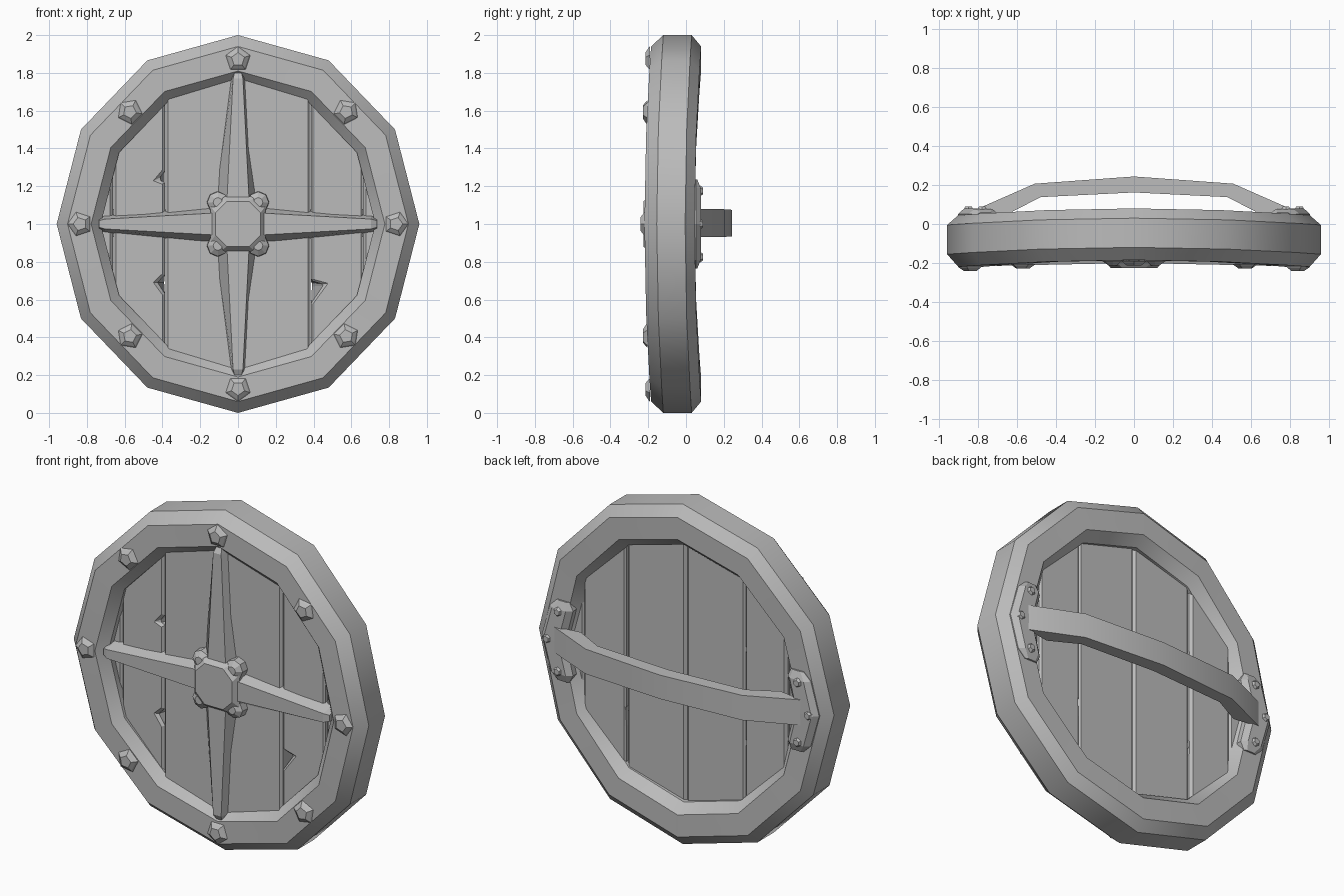
import bpy, bmesh, math
from mathutils import Matrix

if "Cube" in bpy.data.objects:
    bpy.data.objects.remove(bpy.data.objects["Cube"])

grey = bpy.data.materials.new("plain_grey")
grey.diffuse_color = (0.5, 0.5, 0.5, 1)
grey.use_nodes = True
grey.node_tree.nodes["Principled BSDF"].inputs["Base Color"].default_value = grey.diffuse_color


def bend(z):
    # the shield bows forward around its middle height
    return -0.035 * (1 - z * z)


def finish(name, bm, smooth=None):
    bmesh.ops.recalc_face_normals(bm, faces=bm.faces)
    me = bpy.data.meshes.new(name)
    bm.to_mesh(me)
    bm.free()
    me.materials.append(grey)
    ob = bpy.data.objects.new(name, me)
    ob.location.z = 1
    bpy.context.collection.objects.link(ob)
    if smooth:
        bpy.context.view_layer.objects.active = ob
        ob.select_set(True)
        bpy.ops.object.shade_smooth_by_angle(angle=math.radians(smooth))
        ob.select_set(False)
    return ob


def loft(bm, sections, cyclic=False):
    # skin a list of equal-length cross-sections
    rows = [[bm.verts.new(p) for p in s] for s in sections]
    n = len(rows[0])
    for i in range(len(rows) if cyclic else len(rows) - 1):
        a, b = rows[i], rows[(i + 1) % len(rows)]
        for j in range(n):
            k = (j + 1) % n
            bm.faces.new((a[j], a[k], b[k], b[j]))
    if not cyclic:
        bm.faces.new(rows[0])
        bm.faces.new(rows[-1])


def stud(bm, x, y, z, r1, r2, h, sides, facing=-1, turn=0.0):
    # tapered faceted stud, base at y, standing along +-y
    m = (Matrix.Translation((x, y + facing * h / 2, z))
         @ Matrix.Rotation(turn, 4, 'Y')
         @ Matrix.Rotation(math.radians(-90 * facing), 4, 'X'))
    bmesh.ops.create_cone(bm, cap_ends=True, segments=sides, radius1=r1,
                          radius2=r2, depth=h, matrix=m)


# rim: twelve-sided chamfered ring
profile = [(1, -0.12), (0.94, -0.185), (0.81, -0.185), (0.757, -0.13),
           (0.757, 0.02), (0.81, 0.08), (0.94, 0.08), (1, 0.03)]
bm = bmesh.new()
sections = []
for i in range(12):
    a = math.radians(30 * i)
    sections.append([(0.96 * r * math.sin(a), y + bend(math.cos(a)), r * math.cos(a))
                     for r, y in profile])
loft(bm, sections, cyclic=True)
finish("rim", bm, smooth=33)


# planks: upright boards with bevelled edges, chipped on the front only
def plank(name, s, outline, y0, y1):
    bm = bmesh.new()
    front = [(s * p[0], y0, p[1]) for p in outline]
    back = [(s * p[-1] if len(p) == 3 else s * p[0], y1, p[1]) for p in outline]
    loft(bm, [front, back])
    ob = finish(name, bm)
    mod = ob.modifiers.new("worn_edges", 'BEVEL')
    mod.width = 0.014
    mod.segments = 1
    mod.limit_method = 'ANGLE'
    mod.angle_limit = math.radians(60)


for s, side in ((-1, "left"), (1, "right")):
    inner = [(0.001, 0.785), (0.384, 0.692), (0.384, -0.692), (0.001, -0.785)]
    outer = [(0.387, 0.688), (0.66, 0.40), (0.66, -0.40), (0.387, -0.688)]
    # a third number is where a chip closes up on the back face
    if s < 0:
        outer += [(0.387, -0.37), (0.43, -0.31, 0.387), (0.387, -0.27),
                  (0.387, 0.22), (0.425, 0.235, 0.387), (0.387, 0.28)]
    else:
        outer += [(0.387, -0.42), (0.46, -0.32, 0.387), (0.387, -0.3)]
    edge = [(0.663, 0.40), (0.75, 0.08), (0.75, -0.08), (0.663, -0.40)]
    plank(side + "_inner_plank", s, inner, -0.145, 0.0)
    plank(side + "_outer_plank", s, outer, -0.14, 0.01)
    plank(side + "_edge_plank", s, edge, -0.13, 0.0)

# cross: four tapering ridged arms
bm = bmesh.new()
for vertical, sign in ((1, 1), (1, -1), (0, 1), (0, -1)):
    length = 0.80 if vertical else 0.735
    wide = 0.125 if vertical else 0.10
    secs = []
    for t, w, f, top in ((0.0, wide + 0.015, 0.065, -0.165),
                         (length - 0.03, 0.045, 0.026, -0.18),
                         (length, 0.038, 0.018, -0.165)):
        sec = []
        for u, y in ((-w, -0.08), (-f, top), (f, top), (w, -0.08)):
            x, z = (u, t * sign) if vertical else (t * sign, u)
            sec.append((x, y + bend(z), z))
        secs.append(sec)
    loft(bm, secs)
finish("cross_brace", bm)

# boss: cut-corner block with a knob at each corner
bm = bmesh.new()
secs = []
for hw, cut, y in ((0.145, 0.05, -0.12), (0.145, 0.05, -0.195), (0.12, 0.06, -0.225)):
    c = hw - cut
    secs.append([(x, y, z) for x, z in ((c, hw), (hw, c), (hw, -c), (c, -hw),
                                        (-c, -hw), (-hw, -c), (-hw, c), (-c, hw))])
loft(bm, secs)
for sx in (-1, 1):
    for sz in (-1, 1):
        stud(bm, sx * 0.107, -0.11, sz * 0.115, 0.06, 0.056, 0.08, 8)
        stud(bm, sx * 0.107, -0.19, sz * 0.115, 0.056, 0.025, 0.022, 8)
finish("centre_boss", bm)

# rim studs: eight five-sided rivets
bm = bmesh.new()
for i in range(8):
    a = math.radians(45 * i)
    r = 0.872 if i % 2 == 0 else 0.84
    x, z = 0.96 * r * math.sin(a), r * math.cos(a)
    if i % 2:
        x = math.copysign(0.573, x)
    y = -0.182 + bend(z)
    stud(bm, x, y, z, 0.068, 0.060, 0.008, 5, turn=a)
    stud(bm, x, y - 0.008, z, 0.060, 0.036, 0.016, 5, turn=a)
finish("rim_studs", bm)

# handle mounts: bent plates following the rim, three small rivets each
for s, side in ((-1, "left"), (1, "right")):
    bm = bmesh.new()
    secs = []
    for z, w, h in ((-0.235, 0.04, 0.06), (-0.19, 0.075, 0.078), (0, 0.078, 0.08),
                    (0.19, 0.075, 0.078), (0.235, 0.04, 0.06)):
        cx = 0.825 - 0.27 * abs(z)
        secs.append([(s * (cx + u), y, z) for u, y in
                     ((-w, 0.02), (-w, 0.052), (-w * 0.6, h), (w * 0.6, h),
                      (w, 0.052), (w, 0.02))])
    loft(bm, secs)
    for x, z in ((0.78, 0.175), (0.85, 0), (0.78, -0.175)):
        stud(bm, s * x, 0.075, z, 0.028, 0.018, 0.016, 6, facing=1)
    finish(side + "_handle_mount", bm)

# handle: arched strap across the back
bm = bmesh.new()
half = [(0.81, 0.075, 0.65, 0.05, 0.075), (0.51, 0.207, 0.48, 0.138, 0.073),
        (0.0, 0.244, 0.0, 0.162, 0.07)]
path = [(-a, b, -c, d, w) for a, b, c, d, w in half] + half[1::-1]
loft(bm, [[(xo, yo, 0.005 - w), (xo, yo, 0.005 + w), (xi, yi, 0.005 + w), (xi, yi, 0.005 - w)]
          for xo, yo, xi, yi, w in path])
finish("handle", bm, smooth=30)
